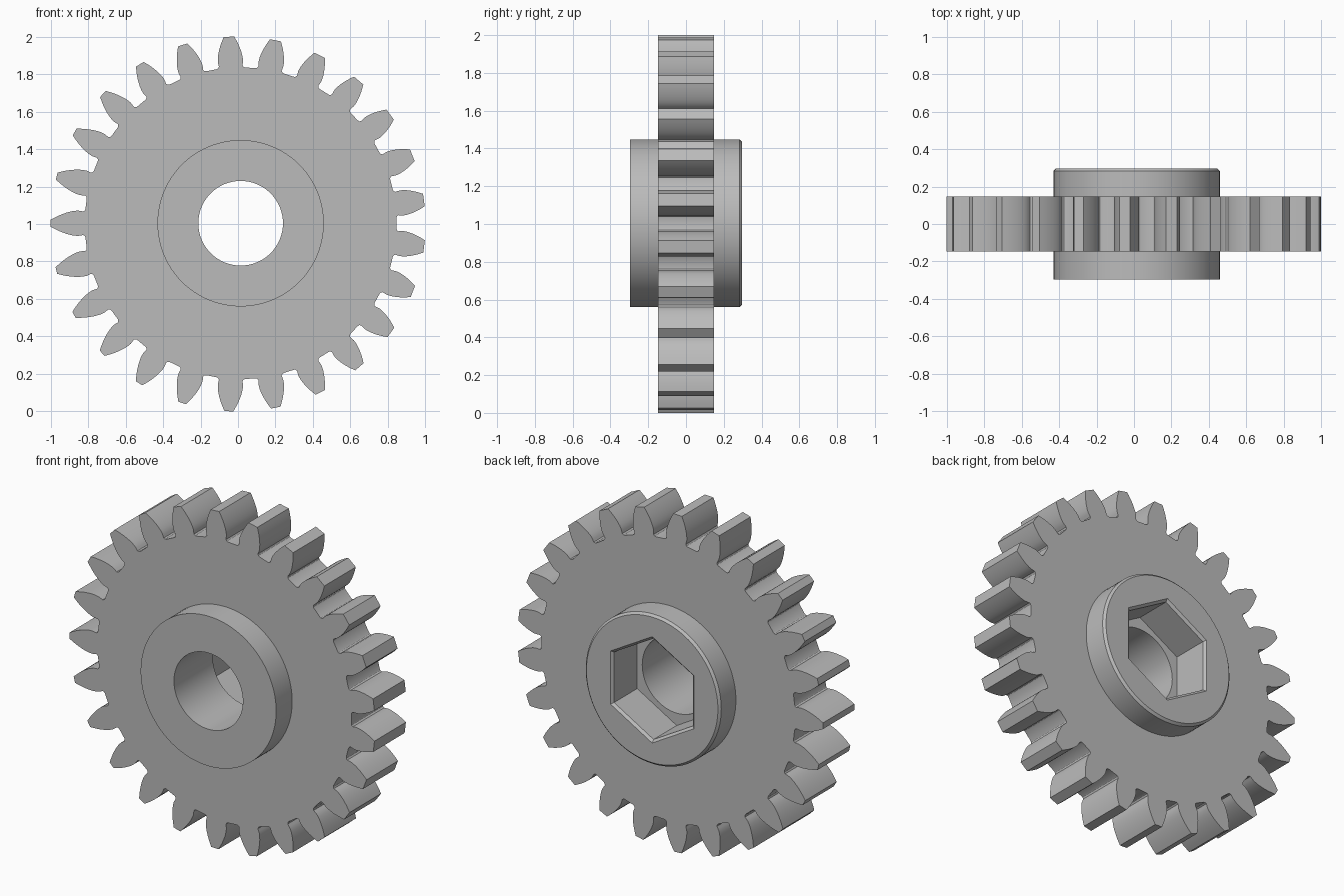
import bpy, bmesh, math
from mathutils import Vector

cube = bpy.data.objects.get("Cube")
if cube:
    bpy.data.objects.remove(cube, do_unlink=True)

# Main dimensions
TEETH = 25
AXIS = Vector((0.014, 1.004))      # gear axis in x, z
TIP_CENTRE = Vector((0.0, 1.0))    # tips are turned slightly off the axis
TIP_R, PITCH_R, ROOT_R = 1.001, 0.926, 0.832
BASE_R = PITCH_R * math.cos(math.radians(20))
GEAR_Y, HUB_Y = 0.147, 0.297
HUB_R, BORE_R = 0.444, 0.226
CHAMFER = 0.013
SOCKET_FLOOR, SOCKET_R = 0.067, 0.299

grey = bpy.data.materials.new("plain_grey")
grey.use_nodes = True
colour = (0.5, 0.5, 0.5, 1)
grey.diffuse_color = colour
grey.node_tree.nodes["Principled BSDF"].inputs["Base Color"].default_value = colour


def loft(name, sections):
    """Solid through matching outlines, each given as (y, [(x, z), ...])."""
    bm = bmesh.new()
    rings = [[bm.verts.new((x, y, z)) for x, z in pts] for y, pts in sections]
    n = len(rings[0])
    for a, b in zip(rings, rings[1:]):
        for i in range(n):
            j = (i + 1) % n
            bm.faces.new((a[i], a[j], b[j], b[i]))
    bm.faces.new(rings[0])
    bm.faces.new(rings[-1])
    bmesh.ops.recalc_face_normals(bm, faces=bm.faces[:])
    mesh = bpy.data.meshes.new(name)
    bm.to_mesh(mesh)
    bm.free()
    mesh.materials.append(grey)
    obj = bpy.data.objects.new(name, mesh)
    bpy.context.collection.objects.link(obj)
    return obj


def polar(r, a):
    return AXIS + Vector((r * math.cos(a), r * math.sin(a)))


def polygon(r, sides):
    return [polar(r, math.pi / 2 + math.tau * i / sides) for i in range(sides)]


def cut(obj, cutter):
    """Subtract the cutter, then discard it."""
    cutter.hide_render = True
    mod = obj.modifiers.new("cut", 'BOOLEAN')
    mod.operation, mod.solver, mod.object = 'DIFFERENCE', 'EXACT', cutter
    bpy.context.view_layer.update()
    result = obj.evaluated_get(bpy.context.evaluated_depsgraph_get())
    mesh = bpy.data.meshes.new_from_object(result)
    obj.modifiers.clear()
    obj.data = mesh
    bpy.data.objects.remove(cutter, do_unlink=True)


def involute(r):
    a = math.acos(min(1, BASE_R / r))
    return math.tan(a) - a


def half_angle(r):
    return math.pi / (2 * TEETH) + involute(PITCH_R) - involute(r)


def tip_radius(a):
    """Distance from the gear axis to the off-centre tip circle."""
    d = AXIS - TIP_CENTRE
    along = d.dot(Vector((math.cos(a), math.sin(a))))
    return -along + math.sqrt(TIP_R ** 2 - d.length_squared + along ** 2)


def flank(centre, side):
    """One tooth side, root to tip."""
    base = half_angle(BASE_R)
    pts = [(ROOT_R, base + 0.014), (ROOT_R + 0.003, base + 0.004),
           (ROOT_R + 0.011, base - 0.003), (BASE_R - 0.012, base - 0.001)]
    top = tip_radius(centre)
    top = tip_radius(centre + side * half_angle(top))
    for i in range(8):
        r = BASE_R + (top - BASE_R) * i / 7
        pts.append((r, half_angle(r)))
    return [polar(r, centre + side * a) for r, a in pts]


# Toothed wheel, open in the middle where the hub passes through
outline = []
for k in range(TEETH):
    centre = math.pi + math.tau * k / TEETH
    outline += flank(centre, -1) + flank(centre, 1)[::-1]
wheel = loft("toothed_wheel", [(-GEAR_Y, outline), (GEAR_Y, outline)])
ring = polygon(HUB_R - 0.03, 64)
cut(wheel, loft("wheel_cutter", [(-1, ring), (1, ring)]))

# Hub with a chamfered back rim
full = polygon(HUB_R, 96)
hub = loft("hub", [(-HUB_Y, full), (HUB_Y - CHAMFER, full),
                   (HUB_Y, polygon(HUB_R - CHAMFER, 96))])

# Round bore right through
bore = polygon(BORE_R, 64)
cut(hub, loft("bore_cutter", [(-1, bore), (1, bore)]))

# Hexagonal nut socket in the back, with a chamfered mouth
hexagon = polygon(SOCKET_R, 6)
mouth = polygon(SOCKET_R + 0.016, 6)
cut(hub, loft("socket_cutter", [(SOCKET_FLOOR, hexagon), (HUB_Y - 0.014, hexagon),
                                (HUB_Y, mouth), (HUB_Y + 0.1, mouth)]))

# Smooth the curved walls, keep the edges sharp
bpy.ops.object.select_all(action='DESELECT')
for obj in (wheel, hub):
    obj.select_set(True)
bpy.context.view_layer.objects.active = hub
bpy.ops.object.shade_smooth_by_angle(angle=math.radians(30))
